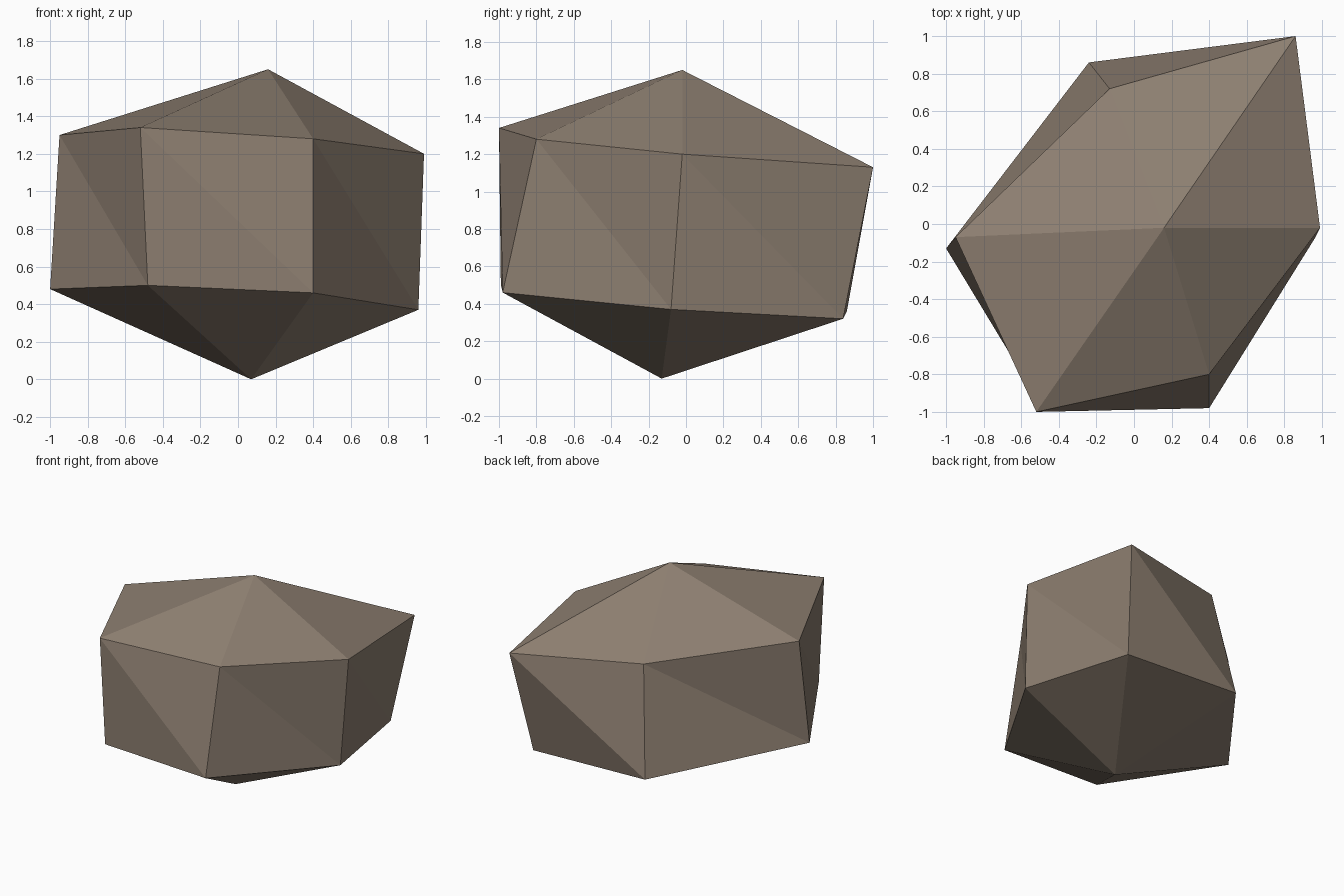
import bpy
import bmesh

cube = bpy.data.objects.get("Cube")
if cube:
    bpy.data.objects.remove(cube, do_unlink=True)

# Stone colour
stone = bpy.data.materials.new("warm_grey_stone")
stone.use_nodes = True
colour = (0.265, 0.21, 0.163, 1.0)
stone.diffuse_color = colour
bsdf = stone.node_tree.nodes["Principled BSDF"]
bsdf.inputs["Base Color"].default_value = colour
bsdf.inputs["Roughness"].default_value = 0.9

# Two uneven six-sided rings, listed counter-clockwise, and the two peaks
upper_ring = [(-0.52, -1.0, 1.34), (0.40, -0.80, 1.28), (0.99, -0.02, 1.20),
              (0.86, 1.0, 1.13), (-0.13, 0.72, 1.20), (-0.95, -0.07, 1.30)]
lower_ring = [(-0.48, -0.99, 0.50), (0.40, -0.98, 0.46), (0.96, -0.08, 0.37),
              (0.76, 0.84, 0.32), (-0.24, 0.86, 0.36), (-1.0, -0.13, 0.48)]
top_peak = (0.16, -0.02, 1.65)
bottom_peak = (0.07, -0.13, 0.0)

bm = bmesh.new()
upper = [bm.verts.new(p) for p in upper_ring]
lower = [bm.verts.new(p) for p in lower_ring]
top = bm.verts.new(top_peak)
bottom = bm.verts.new(bottom_peak)

# Cap facets, and side facets split along one diagonal
for i in range(len(upper)):
    j = (i + 1) % len(upper)
    bm.faces.new((upper[i], upper[j], top))
    bm.faces.new((lower[j], lower[i], bottom))
    bm.faces.new((upper[i], lower[i], lower[j]))
    bm.faces.new((upper[i], lower[j], upper[j]))

bmesh.ops.recalc_face_normals(bm, faces=bm.faces[:])
mesh = bpy.data.meshes.new("rock")
bm.to_mesh(mesh)
bm.free()
mesh.materials.append(stone)

rock = bpy.data.objects.new("rock", mesh)
bpy.context.collection.objects.link(rock)
